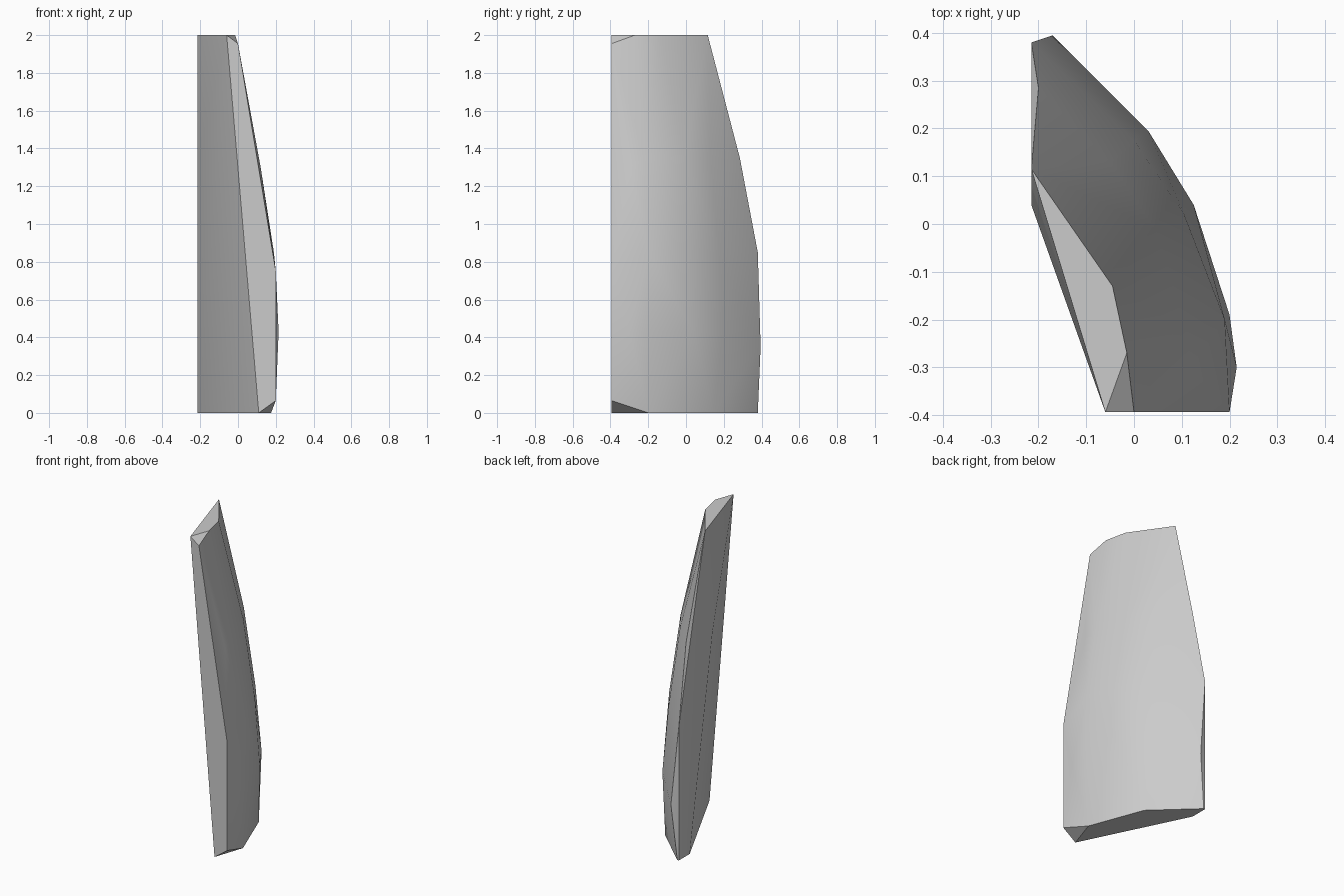
import bpy
import bmesh
import math

cube = bpy.data.objects.get("Cube")
if cube:
    bpy.data.objects.remove(cube, do_unlink=True)

# Single stone grey
grey = bpy.data.materials.new("stone_grey")
grey.use_nodes = True
colour = (0.6, 0.6, 0.6, 1)
grey.diffuse_color = colour
grey.node_tree.nodes["Principled BSDF"].inputs["Base Color"].default_value = colour

# Curved outer shell, as rings from bottom to top
outer_rings = [
    [(.175, -.2, 0), (.045, .145, 0), (-.205, .38, 0)],
    [(.215, -.3, .43), (.2, -.19, .43), (.125, .04, .43), (.03, .195, .43), (-.17, .395, .35)],
    [(.19, -.2, .85), (.105, .02, .85), (0, .175, .85), (-.215, .38, .85)],
    [(.12, -.3, 1.3), (.108, -.22, 1.35), (.045, -.01, 1.35), (-.05, .13, 1.35), (-.2, .285, 1.35)],
    [(-.015, -.27, 2), (-.045, -.13, 2)],
]
# Flat cut faces: front, inner and left
front_cut = [(-.06, -.394, 2), (0, -.394, 1.955), (.2, -.394, .75), (.2, -.394, .065), (.11, -.394, 0)]
left_cut = [(-.215, .115, 2), (-.215, .04, 1.33), (-.215, .27, 0), (-.215, .38, 0)]

# The shard is the solid wrapped around all its corners
bm = bmesh.new()
for group in outer_rings + [front_cut, left_cut]:
    for corner in group:
        bm.verts.new(corner)
hull = bmesh.ops.convex_hull(bm, input=bm.verts)
bmesh.ops.delete(bm, geom=[v for v in bm.verts if not v.link_faces], context='VERTS')
bmesh.ops.dissolve_limit(bm, angle_limit=math.radians(1), verts=bm.verts, edges=bm.edges)
bmesh.ops.recalc_face_normals(bm, faces=bm.faces)

mesh = bpy.data.meshes.new("stone_shard")
bm.to_mesh(mesh)
bm.free()
mesh.materials.append(grey)
shard = bpy.data.objects.new("stone_shard", mesh)
bpy.context.collection.objects.link(shard)

# Smooth the curved shell, keep the cut edges sharp
bpy.context.view_layer.objects.active = shard
shard.select_set(True)
bpy.ops.object.shade_smooth_by_angle(angle=math.radians(30))
